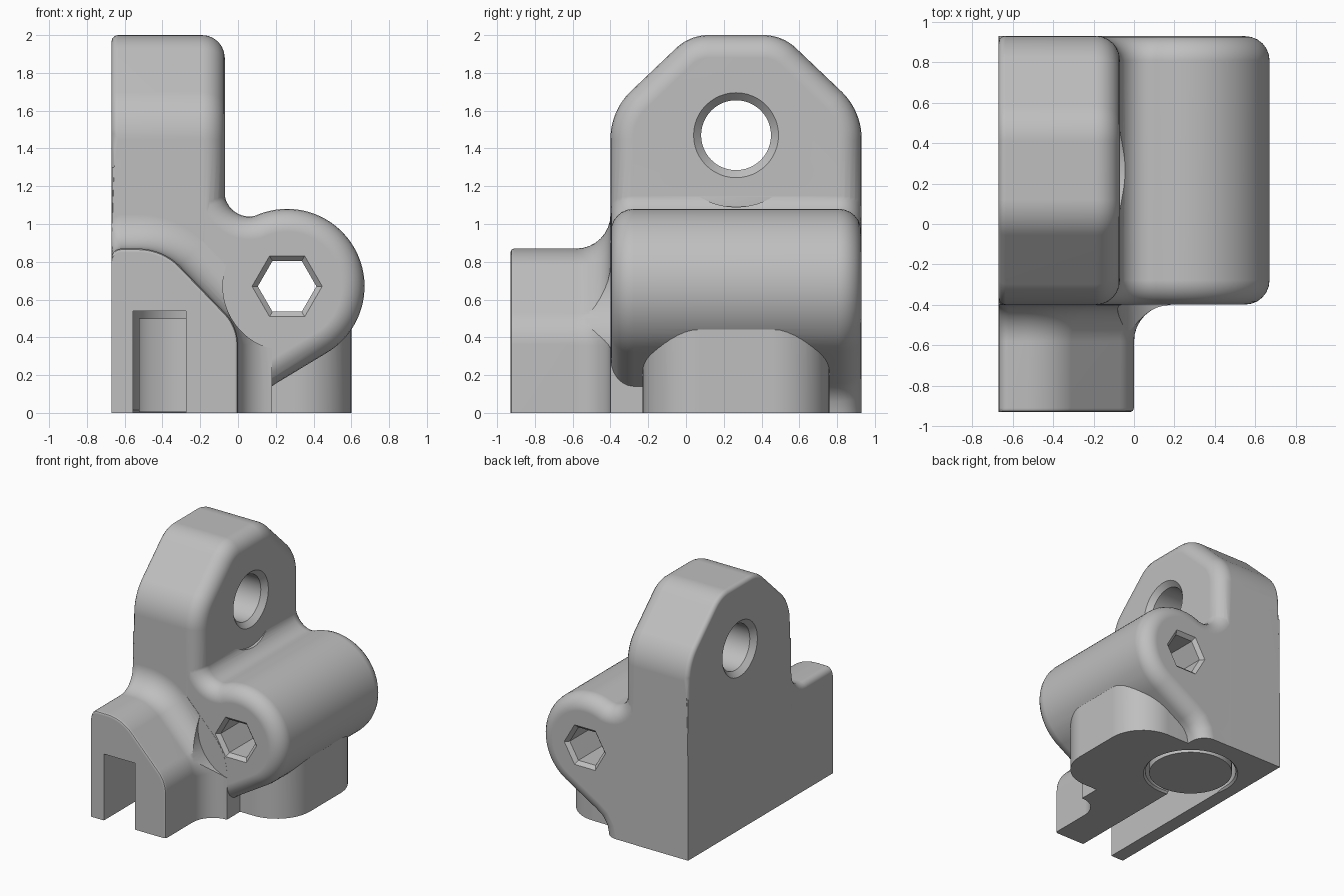
import bpy, bmesh, math
from mathutils import Matrix

cube = bpy.data.objects.get("Cube")
if cube:
    bpy.data.objects.remove(cube, do_unlink=True)

grey = bpy.data.materials.new("plain_grey")
grey.use_nodes = True
GREY = (0.52, 0.52, 0.52, 1)
grey.diffuse_color = GREY
grey.node_tree.nodes["Principled BSDF"].inputs["Base Color"].default_value = GREY

LOW = -0.1          # parts start below the floor and are trimmed flat later
MID_Y = 0.265       # symmetry plane of the upright lug
TUBE = (0.26, 0.67)  # tube axis in x, z
TUBE_R = 0.41


def arc(c, r, a0, a1, n=10):
    """Points on an arc, angles in degrees."""
    angles = [math.radians(a0 + (a1 - a0) * i / n) for i in range(n + 1)]
    return [(c[0] + r * math.cos(a), c[1] + r * math.sin(a)) for a in angles]


def add_object(name, bm):
    bmesh.ops.recalc_face_normals(bm, faces=bm.faces)
    mesh = bpy.data.meshes.new(name)
    bm.to_mesh(mesh)
    bm.free()
    mesh.materials.append(grey)
    ob = bpy.data.objects.new(name, mesh)
    bpy.context.collection.objects.link(ob)
    return ob


def loft(sections):
    """Closed skin through rings of equal length, capped at both ends."""
    bm = bmesh.new()
    rings = [[bm.verts.new(p) for p in s] for s in sections]
    n = len(rings[0])
    for a, b in zip(rings, rings[1:]):
        for i in range(n):
            j = (i + 1) % n
            bm.faces.new((a[i], a[j], b[j], b[i]))
    bm.faces.new(rings[0])
    bm.faces.new(rings[-1])
    bmesh.ops.recalc_face_normals(bm, faces=bm.faces)
    bm.normal_update()
    return bm


def along_y(pts, y):
    return [(x, y, z) for x, z in pts]


def along_x(pts, x):
    return [(x, y, z) for y, z in pts]


def round_edges(bm, test, size, segments):
    edges = [e for e in bm.edges if test(e.verts[0].co, e.verts[1].co)]
    bmesh.ops.bevel(bm, geom=edges, offset=size, segments=segments, profile=0.5,
                    affect='EDGES', clamp_overlap=False)


def same(a, b, tol=1e-4):
    return abs(a - b) < tol


def boolean(target, other, operation):
    mod = target.modifiers.new(operation, 'BOOLEAN')
    mod.operation, mod.object, mod.solver = operation, other, 'EXACT'
    bpy.context.view_layer.objects.active = target
    bpy.ops.object.modifier_apply(modifier=mod.name)
    bpy.data.objects.remove(other, do_unlink=True)


# Upright lug with a chamfered, rounded head
half = arc((-0.05, 1.45), 0.35, 180, 135) + arc((0.12, 1.75), 0.25, 135, 90)
outline = [(-0.4, LOW)] + half
outline += [(2 * MID_Y - y, z) for y, z in reversed(outline)]
bm = loft([along_x(outline, -0.67), along_x(outline, -0.07)])
round_edges(bm, lambda a, b: same(a.x, -0.07) and same(b.x, -0.07)
            and max(a.z, b.z) > 0, 0.12, 6)
round_edges(bm, lambda a, b: same(a.x, -0.67) and same(b.x, -0.67)
            and min(a.z, b.z) > 1, 0.035, 3)
body = add_object("bracket_body", bm)

# Cross tube with its web, blended into the lug
blend = 0.13
drop = math.sqrt((TUBE_R + blend) ** 2 - 0.2 ** 2)
turn = math.degrees(math.atan2(drop, -0.2))
profile = [(-0.668, LOW), (0.1, LOW), (0.1, 0.0), (0.112, 0.06), (0.145, 0.115), (0.2, 0.155)]
profile += arc(TUBE, TUBE_R, -59, turn, 40)
profile += arc((0.06, TUBE[1] + drop), blend + 0.002, turn - 180, -180, 12)[1:]
profile += [(-0.072, 1.3), (-0.668, 1.3)]
bm = loft([along_y(profile, -0.398), along_y(profile, 0.928)])
round_edges(bm, lambda a, b: same(a.y, b.y) and min(a.x, b.x) > -0.1
            and max(a.z, b.z) > LOW + 0.01, 0.12, 6)
tube = add_object("cross_tube", bm)

# Front block that flares into the lug


def block_section(d):
    pts = [(-0.669, LOW)]
    pts += [(x, z + d) for x, z in arc((-0.619, 0.82), 0.05, 180, 90, 5)]
    pts += arc((-0.53, 0.56), 0.31 + d, 90, 45)
    pts += arc((-0.24, 0.36), 0.24 + d, 45, 0)
    return pts + [(d, LOW)]


flare = 0.18
steps = [(-0.93, -0.02), (-0.923, -0.006), (-0.91, 0.0)]
for i in range(9):
    t = math.radians(90 * i / 8)
    steps.append((-0.4 - flare + flare * math.sin(t), flare * (1 - math.cos(t))))
steps.append((-0.1, flare))
block = add_object("front_block", loft([along_y(block_section(d), y) for y, d in steps]))

# Rounded foot below the tube
foot_pts = []
for cx, cy, a in ((0.3, 0.46, 90), (0.3, 0.07, 0)):
    foot_pts += arc((cx, cy), 0.3, a, a - 90, 12)
foot_pts += [(-0.3, -0.23), (-0.3, 0.76)]
foot = add_object("foot", loft([[(x, y, z) for x, y in foot_pts] for z in (LOW, 0.62)]))

for part in (tube, foot):
    boolean(body, part, 'UNION')

# Clearance in the flare around the tube end
clear = add_object("end_clearance", loft([along_y(arc(TUBE, 0.34, 0, 354, 59), y)
                                          for y in (-0.9, -0.399)]))
boolean(block, clear, 'DIFFERENCE')
boolean(body, block, 'UNION')


def box_cutter(name, lo, hi):
    bm = bmesh.new()
    bmesh.ops.create_cube(bm, size=1)
    for v in bm.verts:
        v.co = [l if c < 0 else h for c, l, h in zip(v.co, lo, hi)]
    return add_object(name, bm)


def flared_hole(name, place, centre, r, rim, depth, n, lo, hi):
    """Through hole between lo and hi with a countersink at both ends."""
    grow = (rim - r) / depth
    cuts = [(lo - depth, rim + depth * grow), (lo + depth, r),
            (hi - depth, r), (hi + depth, rim + depth * grow)]
    return add_object(name, loft([place(arc(centre, k, 0, 360 - 360 / n, n - 1), p)
                                  for p, k in cuts]))


EYE = (MID_Y, 1.47)
POCKET = (-0.21, 0.42)
cutters = [
    box_cutter("floor_trim", (-2, -2, -1), (2, 2, 0)),
    add_object("eye_clearance", loft([along_x(arc(EYE, 0.38, 0, 354, 59), x)
                                      for x in (-0.069, 0.5)])),
    flared_hole("eye_hole", along_x, EYE, 0.185, 0.225, 0.04, 48, -0.67, -0.07),
    flared_hole("hex_hole", along_y, TUBE, 0.155, 0.188, 0.03, 6, -0.4, 0.93),
    # Round pocket with a small chamfer at the floor
    add_object("pocket", loft([[(x, y, z) for x, y in arc(POCKET, r, 0, 354, 59)]
                               for z, r in ((-0.02, 0.38), (0.015, 0.345), (0.541, 0.345))])),
    box_cutter("slot", (-0.555, -1.2, -0.2), (-0.275, POCKET[1], 0.54)),
]
for cutter in cutters:
    boolean(body, cutter, 'DIFFERENCE')

# Round plug sitting in the pocket
bm = bmesh.new()
bmesh.ops.create_cone(bm, cap_ends=True, segments=60, radius1=0.315, radius2=0.315, depth=0.495,
                      matrix=Matrix.Translation((*POCKET, 0.2525)))
plug = add_object("round_plug", bm)

for ob in (body, plug):
    bpy.ops.object.select_all(action='DESELECT')
    ob.select_set(True)
    bpy.context.view_layer.objects.active = ob
    bpy.ops.object.shade_smooth_by_angle(angle=math.radians(32))
    weighted = ob.modifiers.new("even_normals", 'WEIGHTED_NORMAL')
    weighted.keep_sharp = True
